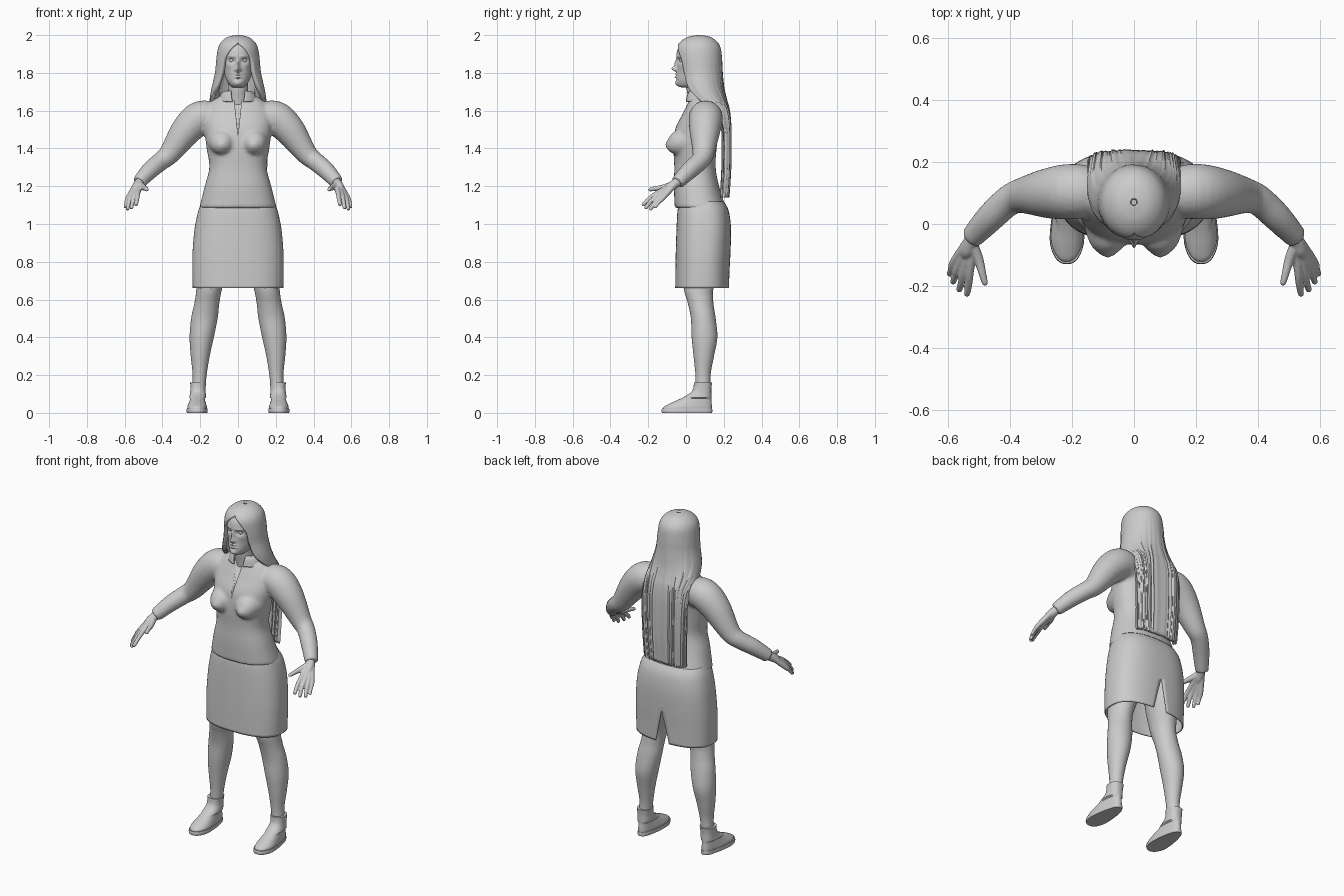
import bpy, bmesh, math, random
from mathutils import Vector
random.seed(4)


def spline(rows, k):
    """Catmull-Rom through rows of numbers, k steps per span."""
    out = []
    for i in range(len(rows) - 1):
        p = [rows[max(0, min(len(rows) - 1, i + d))] for d in (-1, 0, 1, 2)]
        for s in range(k):
            t = s / k
            out.append([b + .5 * t * (c - a + t * (2*a - 5*b + 4*c - d + t * (3*(b - c) + d - a)))
                        for a, b, c, d in zip(*p)])
    return out + [list(rows[-1])]


def ring(row, n, closed, e):
    """Horizontal superellipse: z, cx, hx, y_front, y_back[, half angle from the back]."""
    z, cx, hx, yf, yb = row[:5]
    a = math.radians(min(row[5], 180)) if len(row) > 5 else math.pi
    pts = []
    for i in range(n):
        th = -a + 2 * a * i / (n if closed else n - 1)
        s, c = math.sin(th), math.cos(th)
        pts.append(Vector((cx + hx * math.copysign(abs(s) ** (2/e), s),
                           (yf + yb) / 2 + (yb - yf) / 2 * math.copysign(abs(c) ** (2/e), c), z)))
    return pts


def tube(path, n=16, k=5):
    """Round rings along x, y, z, radius points."""
    path = spline(path, k)
    cs = [Vector(p[:3]) for p in path]
    rings = []
    for i, p in enumerate(path):
        d = (cs[min(i + 1, len(cs) - 1)] - cs[max(i - 1, 0)]).normalized()
        u = d.cross(Vector((.3, .8, .5))).normalized()
        v = d.cross(u)
        rings.append([cs[i] + p[3] * (u * math.cos(t) + v * math.sin(t))
                      for t in (2 * math.pi * j / n for j in range(n))])
    return rings


def body(z_rows, n=48, k=6, e=2.0):
    return [ring(r, n, True, e) for r in spline(z_rows, k)]


def make(name, parts, closed=True):
    """One object skinned from lists of rings."""
    bm = bmesh.new()
    for rings in parts:
        vs = [[bm.verts.new(p) for p in r] for r in rings]
        n = len(vs[0])
        for a, b in zip(vs, vs[1:]):
            for j in range(n if closed else n - 1):
                bm.faces.new((a[j], a[(j + 1) % n], b[(j + 1) % n], b[j]))
        if closed:
            bm.faces.new(vs[0])
            bm.faces.new(vs[-1][::-1])
    if closed:
        bmesh.ops.recalc_face_normals(bm, faces=bm.faces)
    else:
        bmesh.ops.remove_doubles(bm, verts=bm.verts, dist=1e-5)
    me = bpy.data.meshes.new(name)
    bm.to_mesh(me)
    bm.free()
    ob = bpy.data.objects.new(name, me)
    bpy.context.collection.objects.link(ob)
    bpy.context.view_layer.objects.active = ob
    bpy.ops.object.select_all(action='DESELECT')
    ob.select_set(True)
    bpy.ops.object.shade_smooth_by_angle(angle=math.radians(50))
    return ob


def mod(ob, kind, **kw):
    m = ob.modifiers.new(kind.title(), kind)
    for key, val in kw.items():
        setattr(m, key, val)
    return m


def fuse(ob, voxel, smooth):
    mod(ob, 'REMESH', mode='VOXEL', voxel_size=voxel, use_smooth_shade=True)
    mod(ob, 'SMOOTH', factor=.5, iterations=smooth)


# shirt: torso, bust and sleeves fused together
parts = [body([(1.085, 0, .205, -.06, .212), (1.2, 0, .176, -.064, .175), (1.3, 0, .152, -.062, .157),
               (1.4, 0, .166, -.066, .162), (1.5, 0, .178, -.058, .175), (1.58, 0, .18, -.02, .185),
               (1.64, 0, .15, .01, .18), (1.675, 0, .1, .025, .16), (1.69, 0, .07, .03, .14)], e=2.3)]
for s in (-1, 1):
    parts.append(tube([(s*.1, .1, 1.55, .075), (s*.19, .105, 1.565, .09), (s*.27, .1, 1.5, .083),
                       (s*.36, .092, 1.375, .058), (s*.405, .075, 1.335, .05), (s*.465, .02, 1.285, .047),
                       (s*.525, -.045, 1.22, .037)], 24))
    parts.append(tube([(s*.085, .03, 1.44, .085), (s*.085, -.03, 1.43, .07), (s*.085, -.075, 1.42, .05),
                       (s*.085, -.108, 1.417, .012)], 24))
shirt = make("shirt", parts)
fuse(shirt, .009, 7)

# narrow open neckline
cutter = make("neckline_cutter", [[[Vector((-.026, -.3, 1.72)), Vector((.026, -.3, 1.72)), Vector((0, -.3, 1.47))],
                                   [Vector((-.026, .055, 1.72)), Vector((.026, .055, 1.72)), Vector((0, -.058, 1.47))]]])
cutter.hide_render = True
cutter.display_type = 'WIRE'
cutter.hide_set(True)
mod(shirt, 'BOOLEAN', operation='DIFFERENCE', object=cutter)

# collar
collar = make("collar", [[ring(r, 48, False, 2) for r in spline(
    [(1.705, 0, .072, .01, .15, 150), (1.685, 0, .092, .0, .165, 156), (1.648, 0, .108, -.005, .175, 164)], 4)]], False)
mod(collar, 'SOLIDIFY', thickness=.008)

# skirt with a back slit: the ring seam is turned to the back and opens at the hem
rows = spline([(1.12, 0, .19, -.035, .2, 180), (1.07, 0, .21, -.045, .226, 180), (.98, 0, .229, -.05, .238, 180),
               (.86, 0, .24, -.054, .236, 180), (.76, 0, .242, -.056, .231, 177), (.66, 0, .24, -.057, .228, 173)], 5)
rings = []
for r in rows:
    flipped = [r[0], 0, r[2], -r[4], -r[3], r[5]]
    rings.append([Vector((-p.x, -p.y, p.z)) for p in ring(flipped, 97, False, 2.5)])
skirt = make("skirt", [rings], False)
mod(skirt, 'SOLIDIFY', thickness=.006)

# legs
legs = make("legs", [body([(.1, .21, .034, .05, .13), (.2, .203, .037, .05, .13), (.3, .2, .05, .04, .148),
                           (.4, .192, .064, .03, .166), (.5, .178, .07, .026, .157), (.58, .165, .066, .01, .145),
                           (.66, .152, .068, -.012, .145), (.8, .13, .085, -.02, .18), (.98, .115, .09, -.02, .2)], 32)])
mod(legs, 'MIRROR')


# shoes, narrower towards the heel
def foot(rings):
    for r in rings:
        for p in r:
            f = min(1, max(0, (.09 - p.y) / .15))
            p.x = .213 + (p.x - .213) * (.74 + .26 * f if p.z < .08 else 1) + .004 * f
    return rings


shoes = make("shoes", [foot(body([(.012, .213, .054, -.118, .135), (.03, .213, .056, -.12, .137),
                                  (.05, .213, .052, -.085, .136), (.075, .213, .046, -.03, .134),
                                  (.1, .212, .042, .015, .134), (.125, .212, .04, .037, .134),
                                  (.16, .211, .042, .042, .138)], 40, 4, 2.3))])
mod(shoes, 'MIRROR')
soles = make("soles", [foot(body([(0, .213, .058, -.127, .138), (.011, .213, .06, -.13, .14),
                                  (.022, .213, .058, -.127, .138)], 40, 2, 2.4))])
mod(soles, 'MIRROR')

# hands: each finger runs from the wrist, all fused into a palm
parts = [tube([(.505, -.03, 1.235, .026), (.525, -.055, 1.215, .025), (.537, -.085, 1.195, .024), (.545, -.1, 1.18, .018)])]
for knuckle, joint, tip, r in (
        ((.53, -.15, 1.165), (.533, -.19, 1.138), (.54, -.227, 1.102), .0115),
        ((.55, -.148, 1.153), (.557, -.185, 1.122), (.565, -.213, 1.085), .0115),
        ((.568, -.138, 1.143), (.577, -.167, 1.11), (.585, -.188, 1.078), .011),
        ((.582, -.122, 1.138), (.592, -.146, 1.112), (.598, -.163, 1.088), .0095)):
    w = [.527 + (knuckle[0] - .555) * .35, -.06, 1.21]
    end = [b + (b - a) * .1 for a, b in zip(joint, tip)]
    parts.append(tube([(*w, .018), (*knuckle, .0135), (*joint, r), (*tip, r * .85), (*end, .003)], 12))
parts.append(tube([(.52, -.07, 1.21, .018), (.502, -.115, 1.195, .016), (.49, -.16, 1.188, .0125),
                   (.482, -.19, 1.182, .01), (.481, -.2, 1.18, .003)], 12))
hands = make("hands", parts)
fuse(hands, .004, 3)
mod(hands, 'MIRROR')

# neck
make("neck", [body([(1.58, 0, .075, .02, .14), (1.66, 0, .058, .012, .13), (1.71, 0, .054, .004, .125),
                    (1.78, 0, .055, .0, .13)], 32)])


# head with face relief
def bump(x, z, x0, z0, sx, sz):
    return math.exp(-((abs(x) - x0) / sx) ** 2 - ((z - z0) / sz) ** 2)


head = body([(1.722, 0, .025, -.02, .05), (1.733, 0, .042, -.046, .09), (1.76, 0, .06, -.052, .12),
             (1.8, 0, .074, -.048, .15), (1.85, 0, .083, -.047, .17), (1.9, 0, .085, -.05, .175),
             (1.94, 0, .076, -.036, .17), (1.97, 0, .055, 0, .14), (1.982, 0, .02, .05, .09)], 144, 9)
RELIEF = ((-.027, 0, 1.821, .011, .013), (-.014, 0, 1.848, .009, .022), (-.008, .013, 1.815, .007, .007),
          (.013, .034, 1.866, .017, .012), (-.005, .034, 1.887, .022, .007), (-.009, 0, 1.793, .02, .005),
          (-.01, 0, 1.778, .017, .006), (.004, 0, 1.766, .018, .005), (-.006, 0, 1.745, .02, .012),
          (-.004, .048, 1.838, .018, .016))
for r in head:
    for p in r:
        if p.y < .04:
            p.y += sum(b[0] * bump(p.x, p.z, *b[1:]) for b in RELIEF)
make("head", [head])

# eyes
eyes = make("eyes", [[[Vector((.034 + .0125 * math.sin(a) * math.cos(t), -.022 + .0125 * math.sin(a) * math.sin(t),
                               1.866 + .0125 * math.cos(a))) for t in (math.pi * j / 8 for j in range(16))]
                      for a in (math.pi * (i + .1) / 10.2 for i in range(11))]])
mod(eyes, 'MIRROR')

# long hair: full cap on top, opening round the face, falling behind the shoulders as a sheet
hair_rows = spline([(2.0, 0, .012, .058, .082, 180, 2), (1.99, 0, .055, .01, .13, 180, 2),
                    (1.965, 0, .088, -.03, .165, 180, 2), (1.93, 0, .106, -.05, .184, 160, 2),
                    (1.87, 0, .115, -.052, .191, 140, 2), (1.8, 0, .122, -.045, .194, 134, 2),
                    (1.72, 0, .14, -.033, .202, 125, 2.1), (1.66, 0, .15, .005, .215, 108, 2.4),
                    (1.6, 0, .153, .07, .23, 88, 3), (1.5, 0, .153, .13, .238, 80, 3.4),
                    (1.3, 0, .147, .135, .237, 78, 3.4), (1.14, 0, .14, .13, .227, 78, 3.4)], 6)
strands = [random.uniform(-1, 1) for _ in range(81)]
rings = []
for r in hair_rows:
    pts = ring(r, 81, False, r[6])
    amp = .004 * min(1, max(0, (1.92 - r[0]) / .3))
    for p, s in zip(pts, strands):
        p.y += amp * s
    rings.append(pts)
hair = make("hair", [rings], False)
mod(hair, 'SOLIDIFY', thickness=.022)
